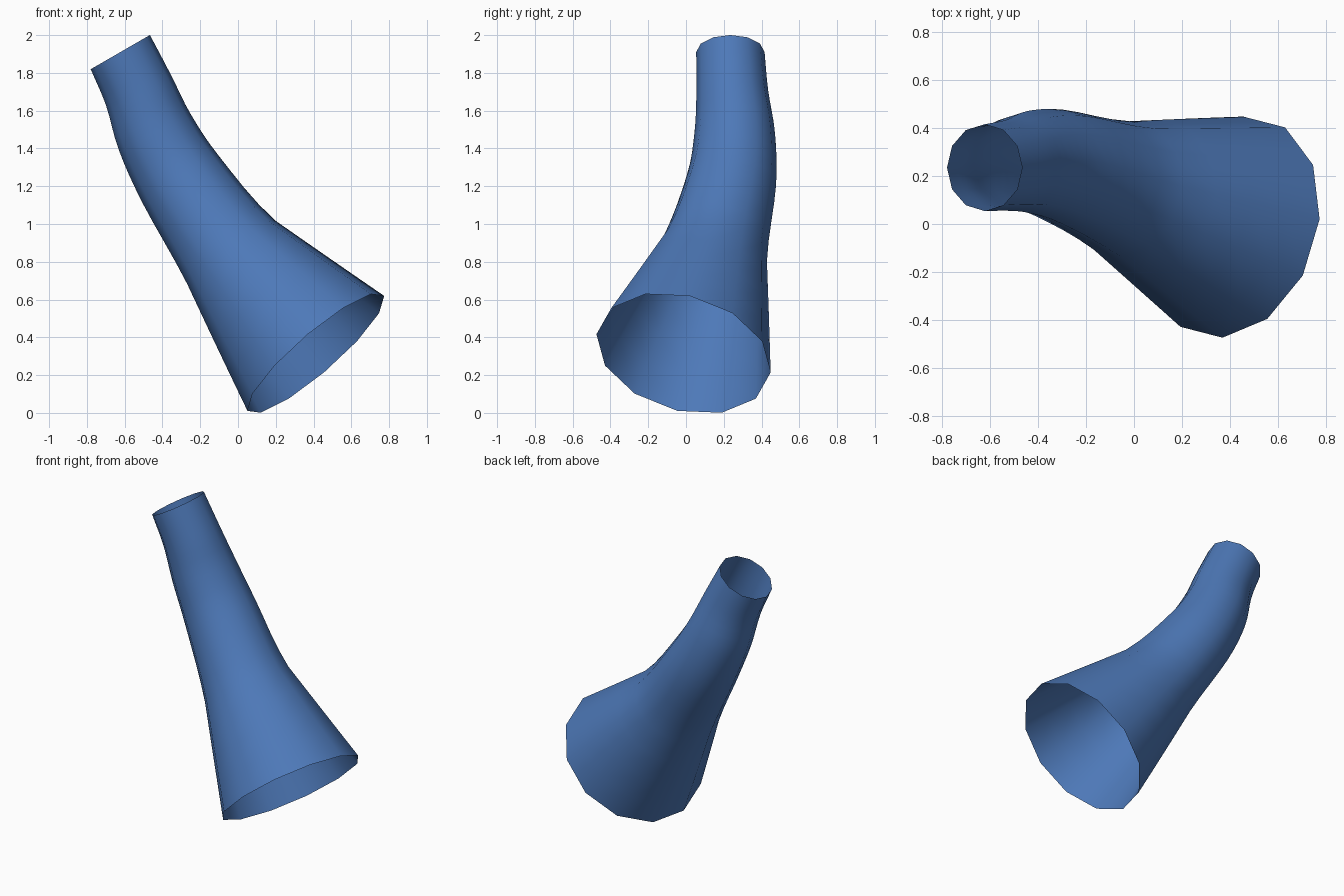
import bpy, bmesh, math
from mathutils import Vector

if "Cube" in bpy.data.objects:
    bpy.data.objects.remove(bpy.data.objects["Cube"])

SIDES = 12
# rings along the horn: centre, axis direction, radius
RINGS = [
    ((0.412, -0.013, 0.315), (-0.639, 0.221, 0.736), 0.474),
    ((-0.035, 0.145, 0.85), (-0.58, 0.17, 0.80), 0.288),
    ((-0.30, 0.24, 1.23), (-0.54, 0.10, 0.84), 0.238),
    ((-0.44, 0.258, 1.485), (-0.45, 0.0, 0.88), 0.213),
    ((-0.525, 0.245, 1.705), (-0.40, -0.03, 0.91), 0.190),
    ((-0.623, 0.235, 1.91), (-0.50, 0.0, 0.866), 0.181),
]
U0, U1 = Vector((0.764, 0.07, 0.642)), Vector((0.866, 0.0, 0.5))
data = [[*c, *Vector(t).normalized(), r] for c, t, r in RINGS]


def spline(i, f):
    """Catmull-Rom blend of ring data; the flared first span stays straight."""
    p1, p2 = data[i], data[i + 1]
    if i == 0:
        return [a + (b - a) * f for a, b in zip(p1, p2)]
    p0 = data[i - 1]
    if i == 1:  # soften the join with the flare
        p0 = [b + (a - b) * 0.75 for a, b in zip(p0, p1)]
    p3 = data[i + 2] if i + 2 < len(data) else [2 * b - a for a, b in zip(p1, p2)]
    return [0.5 * (2 * b + (c - a) * f + (2 * a - 5 * b + 4 * c - d) * f * f
                   + (3 * b - a - 3 * c + d) * f ** 3)
            for a, b, c, d in zip(p0, p1, p2, p3)]


# open flared tube
bm = bmesh.new()
loops = []
n = len(data) - 1
STEPS = 4
for k in range(n * STEPS + 1):
    i = min(k // STEPS, n - 1)
    s = spline(i, k / STEPS - i)
    c, t, r = Vector(s[:3]), Vector(s[3:6]).normalized(), s[6]
    u = U0.lerp(U1, k / (n * STEPS))
    u = (u - t * u.dot(t)).normalized()
    v = t.cross(u)
    loops.append([bm.verts.new(c + r * (u * math.cos(a) + v * math.sin(a)))
                  for a in (2 * math.pi * j / SIDES for j in range(SIDES))])
for lo, hi in zip(loops, loops[1:]):
    for j in range(SIDES):
        m = (j + 1) % SIDES
        bm.faces.new((lo[j], lo[m], hi[m], hi[j])).smooth = True

mesh = bpy.data.meshes.new("flared_tube")
bm.to_mesh(mesh)
bm.free()
mat = bpy.data.materials.new("blue")
mat.diffuse_color = (0.075, 0.19, 0.48, 1)
mat.use_nodes = True
mat.node_tree.nodes["Principled BSDF"].inputs["Base Color"].default_value = mat.diffuse_color
mesh.materials.append(mat)
obj = bpy.data.objects.new("flared_tube", mesh)
bpy.context.collection.objects.link(obj)
